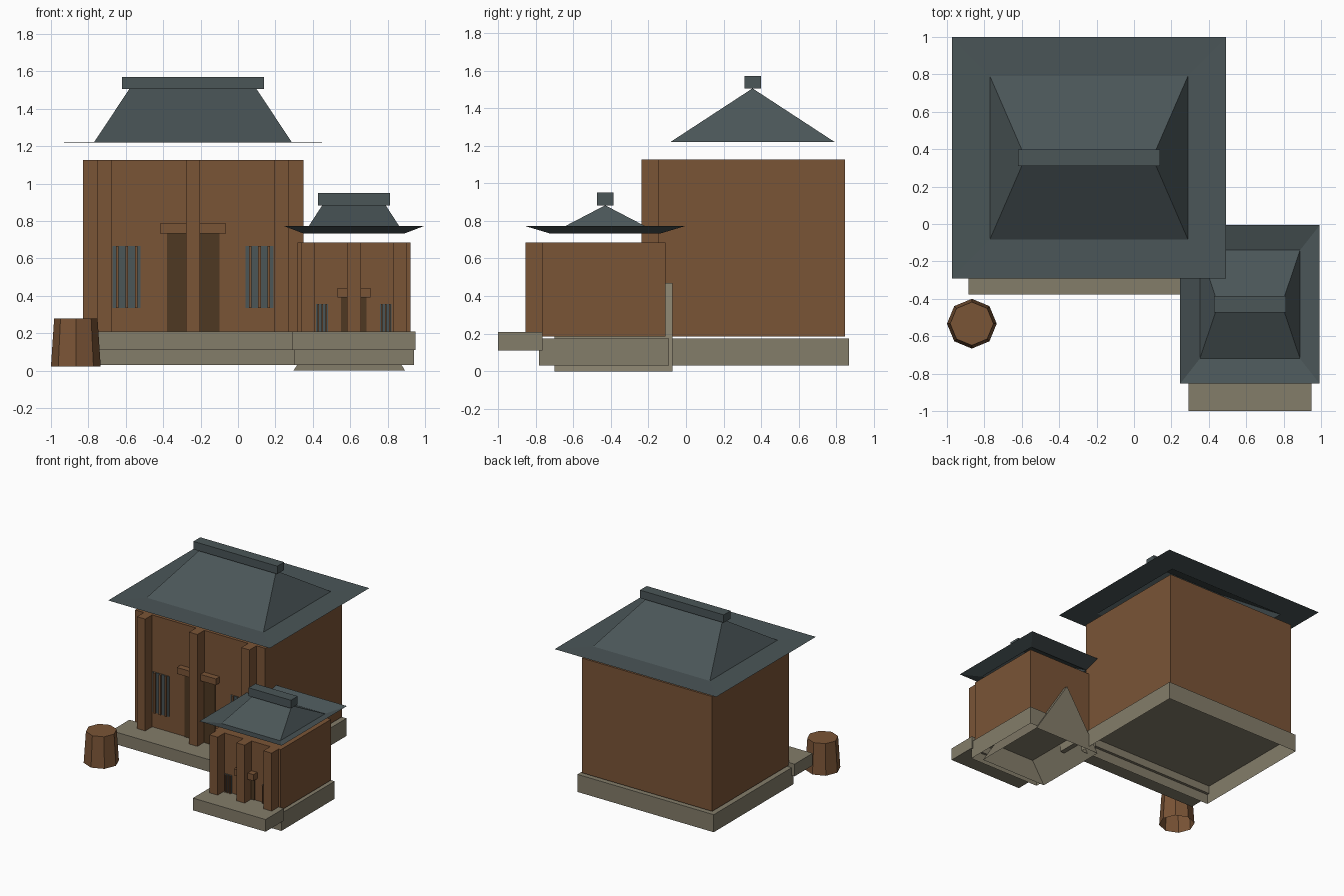
import bpy, bmesh, math

if "Cube" in bpy.data.objects:
    bpy.data.objects.remove(bpy.data.objects["Cube"])


def material(name, rgb):
    m = bpy.data.materials.new(name)
    m.diffuse_color = (*rgb, 1)
    m.use_nodes = True
    m.node_tree.nodes["Principled BSDF"].inputs["Base Color"].default_value = m.diffuse_color
    return m


WOOD = material("brown wood", (0.195, 0.089, 0.037))
DARK = material("dark wood", (0.078, 0.040, 0.016))
STONE = material("grey stone", (0.230, 0.205, 0.144))
SLATE = material("slate", (0.069, 0.092, 0.097))


def mesh(name, verts, faces, mat):
    me = bpy.data.meshes.new(name)
    me.from_pydata(verts, [], faces)
    me.materials.append(mat)
    ob = bpy.data.objects.new(name, me)
    bpy.context.collection.objects.link(ob)
    return ob


def rect(cx, cy, hx, hy, z):
    return [(cx - hx, cy - hy, z), (cx + hx, cy - hy, z),
            (cx + hx, cy + hy, z), (cx - hx, cy + hy, z)]


def box(name, x0, x1, y0, y1, z0, z1, mat, bottom=True):
    c = ((x0 + x1) / 2, (y0 + y1) / 2, (x1 - x0) / 2, (y1 - y0) / 2)
    faces = [(i, (i + 1) % 4, (i + 1) % 4 + 4, i + 4) for i in range(4)] + [(4, 5, 6, 7)]
    if bottom:
        faces.append((3, 2, 1, 0))
    return mesh(name, rect(*c, z0) + rect(*c, z1), faces, mat)


def roof(name, cx, cy, eave, eave_z, base, base_z, ridge, ridge_z, cap, cap_z):
    # outer eave ring, then hipped slopes up to a ridge line (open below)
    v = rect(cx, cy, *eave, eave_z) + rect(cx, cy, *base, base_z)
    v += [(cx - ridge, cy, ridge_z), (cx + ridge, cy, ridge_z)]
    f = [(i, (i + 1) % 4, (i + 1) % 4 + 4, i + 4) for i in range(4)]
    f += [(4, 5, 9, 8), (5, 6, 9), (6, 7, 8, 9), (7, 4, 8)]
    mesh(name + "_roof", v, f, SLATE)
    box(name + "_ridge_cap", cx - cap, cx + cap, cy - 0.044, cy + 0.044,
        ridge_z, cap_z, SLATE)


def house(name, cx, hx, y0, y1, top, pillar_x, door, lintel, win, bars, base_ext):
    # walls, open-bottomed plinth and front step
    box(name + "_walls", cx - hx, cx + hx, y0, y1, 0.186, top, WOOD)
    b = base_ext
    box(name + "_plinth", cx - hx - b, cx + hx + b, y0 - 0.018, y1 + 0.02,
        0.03, 0.174, STONE, bottom=False)
    # three front pillars
    for i, px in enumerate((-pillar_x, 0, pillar_x)):
        box(f"{name}_pillar_{i}", cx + px - 0.0375, cx + px + 0.0375,
            y0 - 0.09, y0, 0.186, top, WOOD)
    # door and lintel
    box(name + "_door", cx - door[0], cx + door[0], y0 - 0.006, y0 + 0.002,
        0.19, door[1], DARK)
    box(name + "_lintel", cx - lintel, cx + lintel, y0 - 0.05, y0,
        door[1], door[1] + 0.052, WOOD)
    # barred windows
    wx, wh, z0, z1 = win
    for s in (-1, 1):
        c = cx + s * wx
        side = "left" if s < 0 else "right"
        box(f"{name}_window_{side}", c - wh, c + wh, y0 - 0.007, y0 + 0.002, z0, z1, SLATE)
        for k in (-1, 0, 1):
            bx = c + k * wh * 0.67
            box(f"{name}_bar_{side}_{k + 1}", bx - bars, bx + bars,
                y0 - 0.02, y0, z0, z1, WOOD)


# main hall
house("hall", -0.24, 0.59, -0.147, 0.846, 1.127, 0.473,
      (0.14, 0.733), 0.177, (0.355, 0.075, 0.335, 0.665), 0.007, 0.028)
box("hall_step", -0.885, 0.405, -0.378, -0.143, 0.11, 0.21, STONE)
roof("hall", -0.241, 0.354, (0.733, 0.645), 1.221, (0.53, 0.438), 1.219,
     0.34, 1.505, 0.38, 1.57)

# side house
house("side_house", 0.62, 0.302, -0.763, -0.11, 0.685, 0.245,
      (0.068, 0.39), 0.089, (0.17, 0.032, 0.19, 0.355), 0.004, 0.018)
box("side_house_step", 0.291, 0.95, -1.0, -0.763, 0.11, 0.21, STONE)
roof("side_house", 0.62, -0.43, (0.373, 0.424), 0.772, (0.268, 0.29), 0.732,
     0.17, 0.883, 0.192, 0.95)

# triangular stone footing under the side house
prism = [(x, y, z) for y in (-0.70, -0.073)
         for x, z in ((0.297, 0), (0.893, 0), (0.595, 0.47))]
mesh("footing_wedge", prism, [(0, 1, 2), (5, 4, 3), (1, 4, 5, 2), (0, 2, 5, 3)], STONE)

# tapered eight-sided barrel, open underneath
ring = [(-0.867 + r * math.cos(i * math.pi / 4), -0.533 + r * math.sin(i * math.pi / 4), z)
        for r, z in ((0.133, 0.022), (0.116, 0.277)) for i in range(8)]
mesh("barrel", ring, [(i, (i + 1) % 8, (i + 1) % 8 + 8, i + 8) for i in range(8)]
     + [tuple(range(8, 16))], WOOD)
